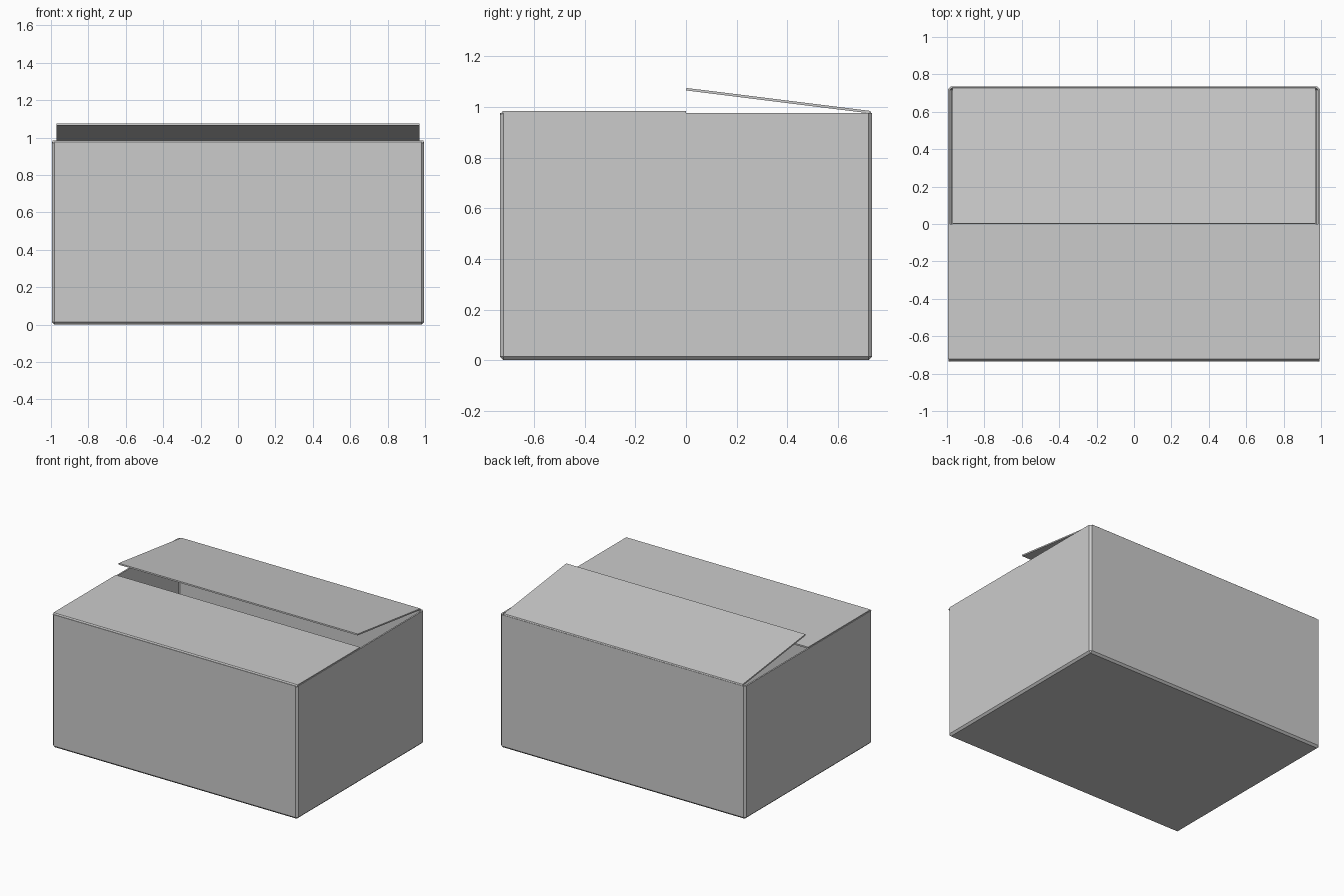
import bpy, bmesh
from math import atan2, cos, sin

if "Cube" in bpy.data.objects:
    bpy.data.objects.remove(bpy.data.objects["Cube"])

HX, HY, TOP, T = 0.995, 0.735, 0.977, 0.012   # half width, half depth, rim height, board thickness


def make_object(name, bm):
    bmesh.ops.recalc_face_normals(bm, faces=bm.faces)
    mesh = bpy.data.meshes.new(name)
    bm.to_mesh(mesh)
    bm.free()
    obj = bpy.data.objects.new(name, mesh)
    bpy.context.collection.objects.link(obj)
    return obj


def extrude_profile(name, points, half_width):
    """Extrude a closed (y, z) profile along x, centred on x = 0."""
    bm = bmesh.new()
    face = bm.faces.new([bm.verts.new((-half_width, y, z)) for y, z in points])
    out = bmesh.ops.extrude_face_region(bm, geom=[face])
    verts = [g for g in out["geom"] if isinstance(g, bmesh.types.BMVert)]
    bmesh.ops.translate(bm, verts=verts, vec=(2 * half_width, 0, 0))
    return make_object(name, bm)


# Open box body: folded corners, no lid, board thickness going inward
bm = bmesh.new()
bmesh.ops.create_cube(bm, size=1)
for v in bm.verts:
    v.co = (v.co.x * 2 * HX, v.co.y * 2 * HY, (v.co.z + 0.5) * TOP)
folds = [e for e in bm.edges if not all(v.co.z > 0.5 for v in e.verts)]
bmesh.ops.bevel(bm, geom=folds, offset=0.014, segments=1, affect='EDGES')
bm.normal_update()
lid = [f for f in bm.faces if f.normal.z > 0.9]
bmesh.ops.delete(bm, geom=lid, context='FACES')
body = make_object("box_body", bm)
# make sure normals point outward before thickening
centre_face = max(body.data.polygons, key=lambda p: p.center.x)
if centre_face.normal.x < 0:
    body.data.flip_normals()
board = body.modifiers.new("board", 'SOLIDIFY')
board.thickness = T
board.offset = -1

# Closed front flap with a creased hinge edge
extrude_profile("front_flap", [
    (-HY, TOP - 0.006), (-HY + 0.012, TOP + 0.008),
    (0, TOP + 0.008), (0, TOP - 0.003), (-HY + 0.016, TOP - 0.003)], HX - 0.004)

# Raised back flap, tilted up towards the middle
angle = atan2(0.091, 0.73)
dy, dz = -cos(angle), sin(angle)
ny, nz = sin(angle) * 0.010, cos(angle) * 0.010
hy, hz, length = HY - 0.008, TOP - 0.002, 0.732
ty, tz = hy + dy * length, hz + dz * length
extrude_profile("back_flap", [
    (hy + 0.008, hz - 0.004), (hy + ny, hz + nz),
    (ty + ny, tz + nz), (ty, tz), (hy, hz)], 0.97)
